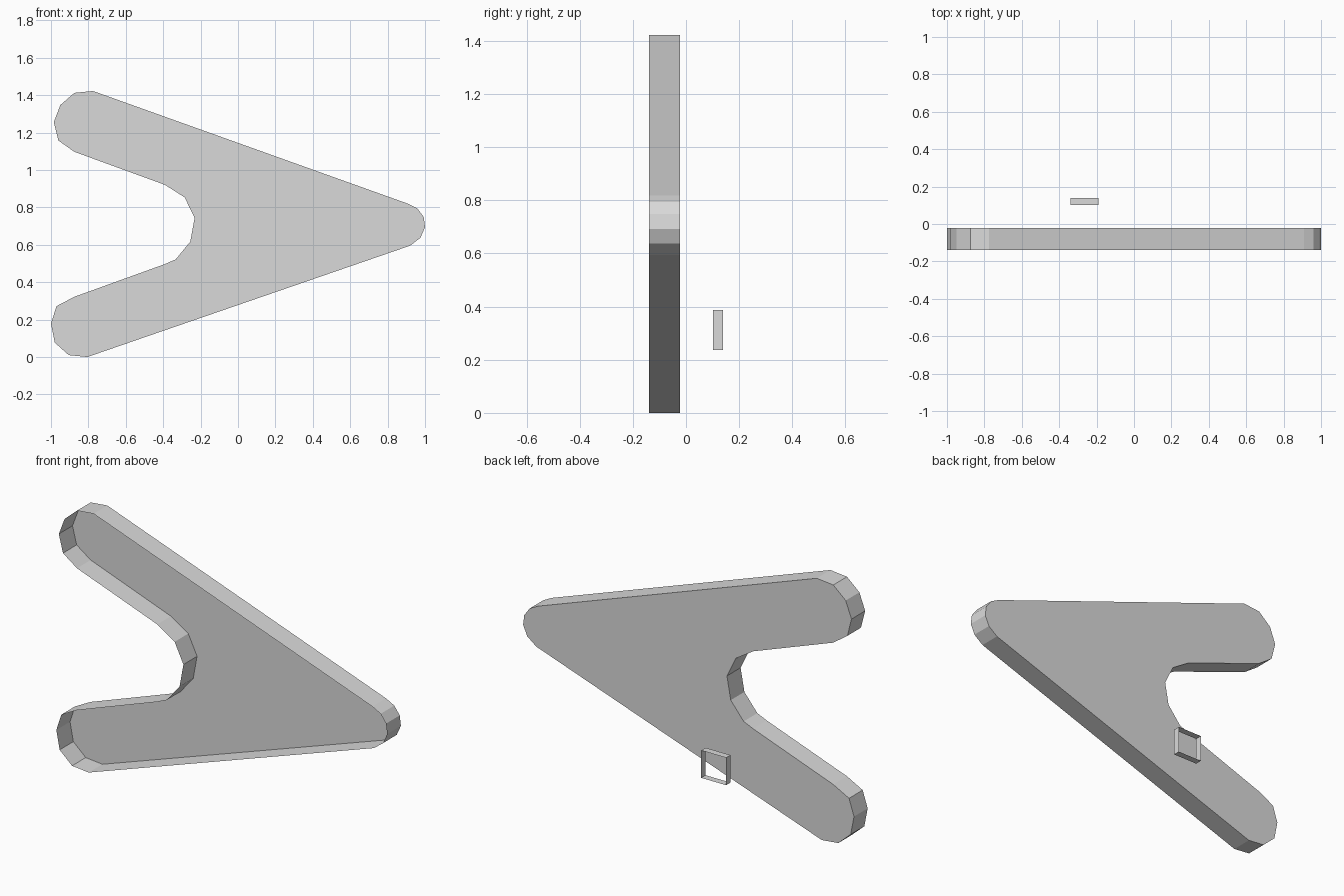
import bpy
import bmesh

if "Cube" in bpy.data.objects:
    bpy.data.objects.remove(bpy.data.objects["Cube"])

grey = bpy.data.materials.new("light_grey")
grey.diffuse_color = (0.7, 0.7, 0.7, 1)
grey.use_nodes = True
grey.node_tree.nodes["Principled BSDF"].inputs["Base Color"].default_value = grey.diffuse_color


def shell(name, outline, y0, y1, back_cap):
    """Extrude an (x, z) outline along y, open at the front, optionally closed at the back."""
    bm = bmesh.new()
    front = [bm.verts.new((x, y0, z)) for x, z in outline]
    back = [bm.verts.new((x, y1, z)) for x, z in outline]
    n = len(outline)
    for i in range(n):
        j = (i + 1) % n
        bm.faces.new((front[i], front[j], back[j], back[i]))
    if back_cap:
        bm.faces.new(back[::-1])
    mesh = bpy.data.meshes.new(name)
    bm.to_mesh(mesh)
    bm.free()
    mesh.materials.append(grey)
    obj = bpy.data.objects.new(name, mesh)
    bpy.context.collection.objects.link(obj)
    return obj


# Arrowhead tray, open at the front: upper arm end, inner notch, lower arm end, nose
upper_arm = [(-0.775, 1.422), (-0.875, 1.412), (-0.95, 1.347),
             (-0.985, 1.255), (-0.96, 1.157), (-0.875, 1.097)]
notch = [(-0.39, 0.92), (-0.285, 0.853), (-0.232, 0.743),
         (-0.255, 0.617), (-0.333, 0.522), (-0.39, 0.497)]
lower_arm = [(-0.875, 0.322), (-0.97, 0.272), (-1.0, 0.18),
             (-0.98, 0.077), (-0.905, 0.01), (-0.805, 0.0)]
nose = [(0.92, 0.595), (0.975, 0.637), (1.0, 0.693),
        (0.993, 0.748), (0.96, 0.793), (0.91, 0.819)]
shell("arrow_tray", upper_arm + notch + lower_arm + nose, -0.14, -0.022, True)

# Small open square frame floating behind the tray
square = [(-0.34, 0.237), (-0.19, 0.237), (-0.19, 0.387), (-0.34, 0.387)]
shell("small_frame", square, 0.102, 0.14, False)
